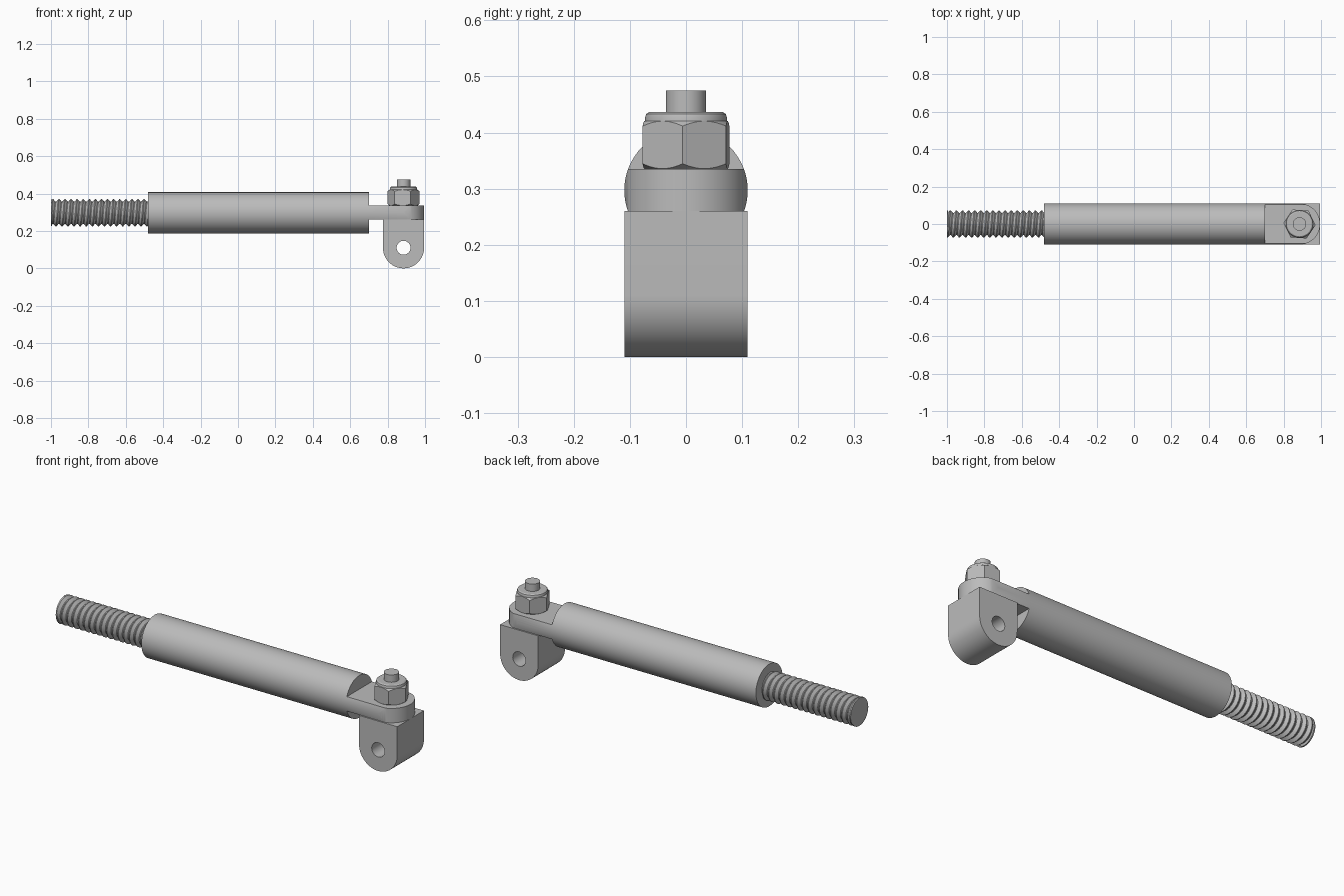
import bpy, bmesh, math
from mathutils import Matrix, Vector

cube = bpy.data.objects.get("Cube")
if cube:
    bpy.data.objects.remove(cube, do_unlink=True)

AXIS_Z = 0.297       # height of the rod axis
PIVOT_X = 0.885      # vertical bolt position
R = 0.11             # rod and bracket radius

steel = bpy.data.materials.new("grey steel")
steel.use_nodes = True
GREY = (0.5, 0.5, 0.5, 1)
steel.diffuse_color = GREY
steel.node_tree.nodes["Principled BSDF"].inputs["Base Color"].default_value = GREY


def make(name, bm):
    bmesh.ops.remove_doubles(bm, verts=bm.verts, dist=1e-5)
    bmesh.ops.recalc_face_normals(bm, faces=bm.faces)
    mesh = bpy.data.meshes.new(name)
    bm.to_mesh(mesh)
    bm.free()
    mesh.materials.append(steel)
    ob = bpy.data.objects.new(name, mesh)
    bpy.context.collection.objects.link(ob)
    return ob


def prism(name, outline, direction):
    """Extrude a closed outline along a direction."""
    bm = bmesh.new()
    face = bm.faces.new([bm.verts.new(p) for p in outline])
    ext = bmesh.ops.extrude_face_region(bm, geom=[face])
    moved = [g for g in ext["geom"] if isinstance(g, bmesh.types.BMVert)]
    bmesh.ops.translate(bm, verts=moved, vec=direction)
    return make(name, bm)


def lathe(name, profile, matrix, steps=64):
    """Spin a (radius, height) profile around z, then place it."""
    bm = bmesh.new()
    verts = [bm.verts.new((r, 0, z)) for r, z in profile]
    edges = [bm.edges.new(pair) for pair in zip(verts, verts[1:])]
    bmesh.ops.spin(bm, geom=verts + edges, cent=(0, 0, 0), axis=(0, 0, 1),
                   angle=math.tau, steps=steps, use_merge=True)
    bmesh.ops.transform(bm, matrix=matrix, verts=bm.verts)
    return make(name, bm)


def boolean(ob, tool, operation):
    mod = ob.modifiers.new("cut", 'BOOLEAN')
    mod.operation, mod.object, mod.solver = operation, tool, 'EXACT'
    bpy.context.view_layer.objects.active = ob
    bpy.ops.object.modifier_apply(modifier=mod.name)
    bpy.data.objects.remove(tool, do_unlink=True)


def smooth(ob, angle=30):
    bpy.ops.object.select_all(action='DESELECT')
    ob.select_set(True)
    bpy.context.view_layer.objects.active = ob
    bpy.ops.object.shade_smooth_by_angle(angle=math.radians(angle))


def arc(start, end, n=32):
    return [R * Vector((math.cos(a), math.sin(a)))
            for a in (math.radians(start + (end - start) * i / n) for i in range(n + 1))]


def cylinder(r, a, b):
    return [(0, a), (r, a), (r, b), (0, b)]


along_x = Matrix.Translation((0, 0, AXIS_Z)) @ Matrix.Rotation(math.pi / 2, 4, 'Y')
at_bolt = Matrix.Translation((PIVOT_X, 0, 0))

# Main rod
rod = lathe("rod_body", cylinder(R, -0.48, 0.70), along_x)

# Flat tongue: round-ended plate whose sides follow the rod surface
outline = [(PIVOT_X + p.x, p.y, 0.26) for p in arc(-90, 90)]
outline += [(0.69, R, 0.26), (0.69, -R, 0.26)]
tongue = prism("tongue", outline, (0, 0, 0.075))
boolean(tongue, lathe("cutter", cylinder(R, 0.5, 1.1), along_x), 'INTERSECT')

# Swivel bracket with round bottom and cross hole
outline = [(PIVOT_X + p.x, -R, R + p.y) for p in arc(180, 360)]
outline += [(PIVOT_X + R, -R, 0.26), (PIVOT_X - R, -R, 0.26)]
bracket = prism("swivel_bracket", outline, (0, 2 * R, 0))
hole = lathe("cutter", cylinder(0.037, -0.2, 0.2),
             Matrix.Translation((PIVOT_X, 0, R)) @ Matrix.Rotation(math.pi / 2, 4, 'X'))
boolean(bracket, hole, 'DIFFERENCE')

# Hex nut with chamfered corners
corners = [math.radians(60 * i - 4) for i in range(6)]
nut = prism("hex_nut", [(PIVOT_X + 0.086 * math.cos(a), 0.086 * math.sin(a), 0.335)
                        for a in corners], (0, 0, 0.086))
chamfer = [(0, 0.33), (0.067, 0.33), (0.088, 0.346), (0.088, 0.41), (0.067, 0.426), (0, 0.426)]
boolean(nut, lathe("cutter", chamfer, at_bolt), 'INTERSECT')

# Locking collar and bolt
collar = lathe("nut_collar", [(0, 0.41), (0.073, 0.41), (0.073, 0.427), (0.071, 0.433),
                              (0.065, 0.437), (0, 0.437)], at_bolt)
bolt = lathe("bolt", cylinder(0.036, 0.25, 0.475), at_bolt, 48)

# Helical thread: rows of points skewed by one pitch per turn
PITCH, SEG, START, END = 0.0325, 48, -1.0, -0.47
shape = (0.073, 0.073, 0.059, 0.059)      # crest, crest, root, root
offsets = (0, 0.12, 0.5, 0.62)
turns = int((END - START) / PITCH) + 2
bm = bmesh.new()
rows = []
for t in range(-1, turns):
    for r, off in zip(shape, offsets):
        row = []
        for j in range(SEG + 1):
            a = math.tau * j / SEG
            x = min(max(START + PITCH * (t + off + j / SEG), START), END)
            row.append(bm.verts.new((x, -r * math.cos(a), AXIS_Z + r * math.sin(a))))
        rows.append(row)
for low, high in zip(rows, rows[1:]):
    for j in range(SEG):
        quad = (low[j], low[j + 1], high[j + 1], high[j])
        if max(v.co.x for v in quad) - min(v.co.x for v in quad) > 1e-6:
            bm.faces.new(quad)
thread = make("threaded_shank", bm)
end_cap = lathe("shank_end", cylinder(0.072, START, START + 0.006), along_x)

for part in (rod, tongue, bracket, collar, bolt, thread, end_cap):
    smooth(part)
smooth(nut, 15)
